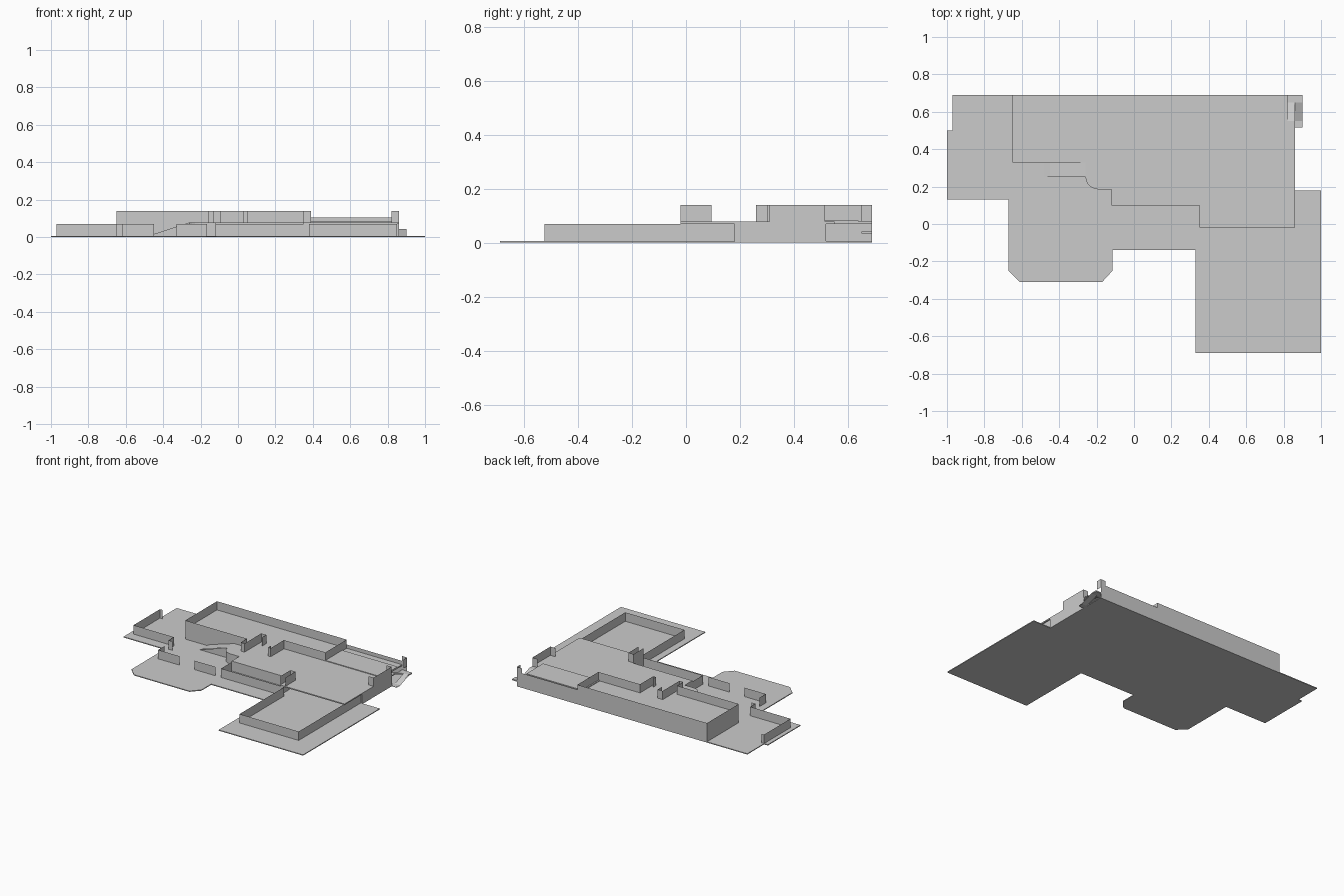
import bpy, bmesh, math

if "Cube" in bpy.data.objects:
    bpy.data.objects.remove(bpy.data.objects["Cube"])


def obj_from(name, bm):
    me = bpy.data.meshes.new(name)
    bm.to_mesh(me)
    bm.free()
    ob = bpy.data.objects.new(name, me)
    bpy.context.collection.objects.link(ob)
    return ob


def slab(name, pts, z0, z1):
    """Flat plate: outline extruded from z0 to z1."""
    bm = bmesh.new()
    f = bm.faces.new([bm.verts.new((x, y, z0)) for x, y in pts])
    r = bmesh.ops.extrude_face_region(bm, geom=[f])
    for v in r["geom"]:
        if isinstance(v, bmesh.types.BMVert):
            v.co.z = z1
    bmesh.ops.recalc_face_normals(bm, faces=bm.faces)
    return obj_from(name, bm)


def wall(name, pts, z0, z1):
    """Thin sheet wall following a path."""
    bm = bmesh.new()
    lo = [bm.verts.new((x, y, z0)) for x, y in pts]
    hi = [bm.verts.new((x, y, z1)) for x, y in pts]
    for i in range(len(pts) - 1):
        bm.faces.new((lo[i], lo[i + 1], hi[i + 1], hi[i]))
    return obj_from(name, bm)


def strip(name, a, b, profile, axis):
    """Ramp sheet: profile of (position, z), spanning a..b across."""
    bm = bmesh.new()
    rows = []
    for p, z in profile:
        rows.append([bm.verts.new((p, c, z) if axis == "x" else (c, p, z)) for c in (a, b)])
    for r, s in zip(rows, rows[1:]):
        bm.faces.new((r[0], r[1], s[1], s[0]))
    return obj_from(name, bm)


G, F0, F1, T = 0.006, 0.07, 0.078, 0.14   # ground, floor slab, wall top

# Ground plate
slab("ground", [(-1, 0.13), (-0.67, 0.13), (-0.67, -0.25), (-0.61, -0.31), (-0.17, -0.31),
                (-0.115, -0.25), (-0.115, -0.14), (0.33, -0.14), (0.33, -0.69), (1, -0.69),
                (1, 0.18), (0.86, 0.18), (0.86, 0.69), (-0.97, 0.69), (-0.97, 0.5), (-1, 0.5)], 0, G)

# Upper floor with rounded inner corner
curve = [(-0.19 - 0.07 * math.cos(t), 0.255 - 0.07 * math.sin(t))
         for t in [math.pi / 2 * i / 5 for i in range(6)]]
slab("upper_floor", [(-0.65, 0.69), (-0.65, 0.33), (-0.26, 0.33)] + curve +
     [(-0.12, 0.185), (-0.12, 0.1), (0.35, 0.1), (0.35, -0.02), (0.86, -0.02),
      (0.86, 0.55), (0.82, 0.55), (0.82, 0.69)], F0, F1)
slab("raised_platform", [(0.37, 0.45), (0.82, 0.45), (0.82, 0.64), (0.37, 0.64)], F1, 0.083)

# Ramp up to the upper floor
strip("ramp", 0.25, 0.33, [(-0.48, G), (-0.45, 0.02), (-0.26, F1)], "x")
bm = bmesh.new()
bm.faces.new([bm.verts.new(c) for c in ((-0.48, 0.25, G), (-0.26, 0.25, G), (-0.26, 0.25, F1))])
obj_from("ramp_side", bm)

# Lower storey walls
wall("lower_front_wall", curve + [(-0.12, 0.185), (-0.12, -0.02), (0.38, -0.02)], G, F0)
wall("lower_recess_wall", [(-0.12, 0.1), (0.35, 0.1), (0.35, -0.02)], G, F0)
wall("lower_back_wall", [(-0.65, 0.33), (-0.65, 0.69), (0.86, 0.69)], 0, F1)
wall("lower_room_wall", [(-0.65, 0.33), (-0.26, 0.33)], G, F1)
wall("courtyard_wall", [(0.38, -0.02), (0.38, -0.525), (0.85, -0.525), (0.85, 0.18)], G, F0)
wall("lower_right_wall", [(0.85, 0.18), (0.86, 0.18), (0.86, 0.52)], G, F0)
wall("left_yard_wall", [(-0.95, 0.5), (-0.97, 0.5), (-0.97, 0.2), (-0.65, 0.2),
                        (-0.65, 0.14), (-0.62, 0.14)], G, F0)
wall("left_front_wall", [(-0.62, 0.05), (-0.62, -0.02), (-0.45, -0.02)], G, F0)
wall("mid_front_wall", [(-0.33, -0.02), (-0.165, -0.02)], G, F0)

# Upper storey walls
wall("upper_room_left_wall", [(-0.09, 0.40), (-0.09, 0.45), (-0.13, 0.45), (-0.13, 0.26),
                              (-0.16, 0.26), (-0.16, 0.33), (-0.65, 0.33), (-0.65, 0.69),
                              (0.38, 0.69), (0.38, 0.45), (0.05, 0.45), (0.05, 0.3),
                              (0.03, 0.3), (0.03, 0.33)], F1, T)
wall("front_alcove", [(0.35, -0.02), (0.35, 0.095), (0.39, 0.095), (0.39, -0.02)], F1, T)
wall("parapet", [(0.38, 0.69), (0.82, 0.69)], F1, 0.105)
wall("corner_wall", [(0.82, 0.69), (0.86, 0.69), (0.86, 0.65)], F1, T)
wall("right_upper_wall", [(0.82, 0.31), (0.86, 0.31), (0.86, 0.515), (0.82, 0.515)], F0, T)

# Switchback stair at the back right corner
strip("stair_lower", 0.86, 0.9, [(0.515, G), (0.55, G), (0.65, 0.042), (0.69, 0.042)], "y")
strip("stair_upper", 0.82, 0.86, [(0.55, F1), (0.65, 0.042), (0.69, 0.042)], "y")
strip("stair_lower_underside", 0.86, 0.9, [(0.515, 0), (0.55, 0), (0.65, 0.034), (0.69, 0.034)], "y")
strip("stair_upper_underside", 0.82, 0.86, [(0.55, F0), (0.65, 0.034), (0.69, 0.034)], "y")
wall("stair_edge", [(0.86, 0.69), (0.9, 0.69), (0.9, 0.65)], 0.034, 0.042)
